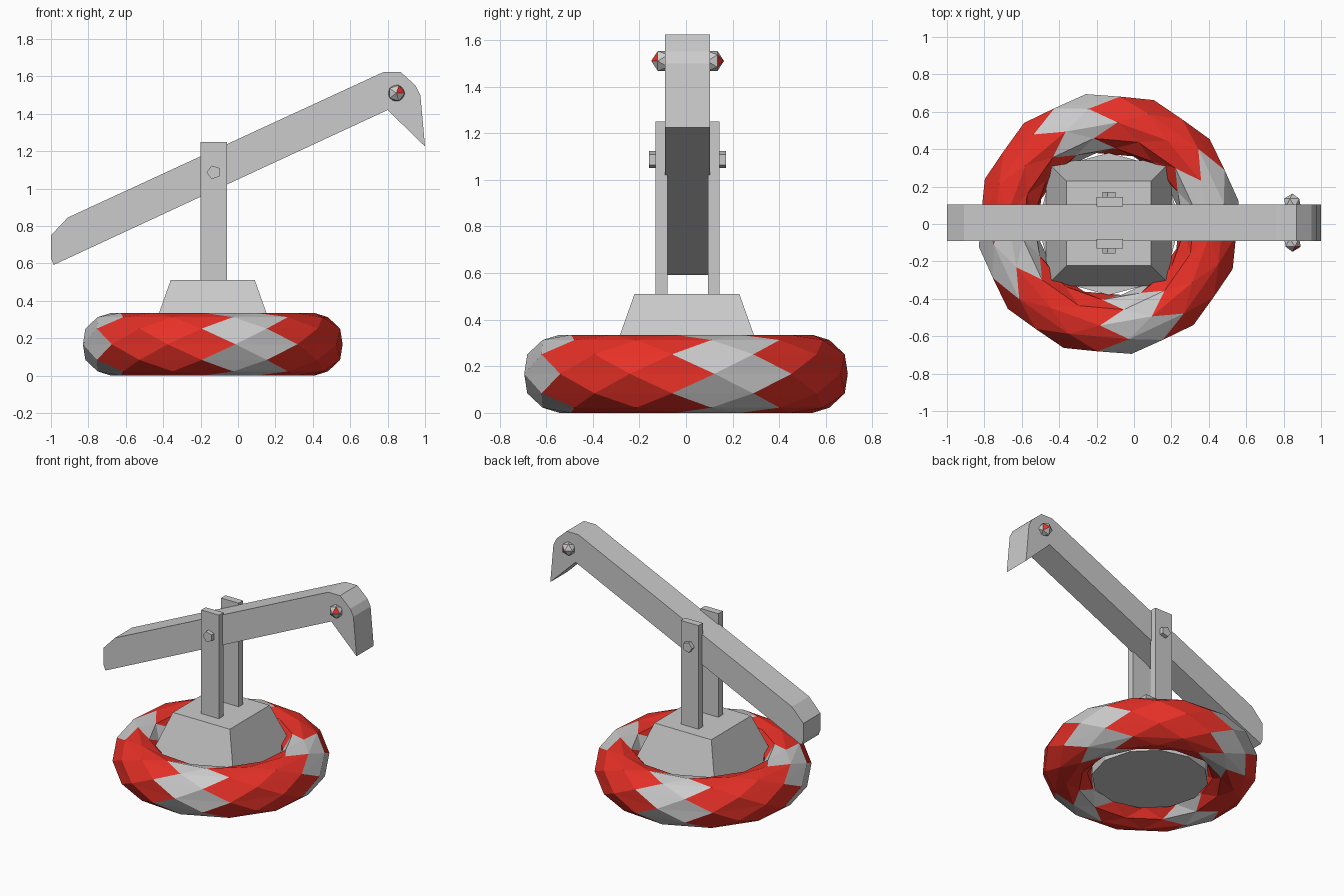
import bpy, bmesh, math
from mathutils import Matrix, Vector

if "Cube" in bpy.data.objects:
    bpy.data.objects.remove(bpy.data.objects["Cube"])

CX, CY = -0.135, 0.007  # axis of the base and pivot


def material(name, rgb):
    m = bpy.data.materials.new(name)
    m.diffuse_color = (*rgb, 1)
    m.use_nodes = True
    m.node_tree.nodes["Principled BSDF"].inputs["Base Color"].default_value = m.diffuse_color
    return m


RED = material("red", (0.8, 0.03, 0.02))
GREY = material("light_grey", (0.75, 0.75, 0.75))


def finish(name, bm, mats=()):
    bmesh.ops.recalc_face_normals(bm, faces=bm.faces[:])
    me = bpy.data.meshes.new(name)
    bm.to_mesh(me)
    bm.free()
    for m in mats:
        me.materials.append(m)
    ob = bpy.data.objects.new(name, me)
    bpy.context.collection.objects.link(ob)
    return ob


def box(name, centre, size):
    bm = bmesh.new()
    bmesh.ops.create_cube(bm, size=1, matrix=Matrix.Translation(centre) @ Matrix.Diagonal((*size, 1)))
    return finish(name, bm)


def cone(name, sides, r1, r2, depth, matrix):
    bm = bmesh.new()
    bmesh.ops.create_cone(bm, cap_ends=True, segments=sides, radius1=r1, radius2=r2, depth=depth, matrix=matrix)
    return finish(name, bm)


# float ring: staggered triangulated torus with four pale bands
def ring(name, major=0.545, minor=0.16, n=12, rows=12):
    bm = bmesh.new()
    grid = []
    for j in range(rows):
        t = 2 * math.pi * j / rows
        r, z = major + minor * math.cos(t), 0.1675 * (1 + math.sin(t))
        row = []
        for i in range(n):
            a = math.radians(10 + 360 / n * (i + 0.5 * (j % 2)))
            row.append(bm.verts.new((CX + r * math.cos(a), r * math.sin(a), z)))
        grid.append(row)
    for j in range(rows):
        a, b = grid[j], grid[(j + 1) % rows]
        for i in range(n):
            k = (i + 1) % n
            if j % 2 == 0:
                tris = ((a[i], a[k], b[i]), (b[i], a[k], b[k]))
            else:
                tris = ((a[i], b[k], b[i]), (a[i], a[k], b[k]))
            for tri in tris:
                bm.faces.new(tri)
    for f in bm.faces:
        c = f.calc_center_median()
        ang = math.degrees(math.atan2(c.y, c.x - CX))
        off = (ang - 13 + 45) % 90 - 45
        f.material_index = 1 if abs(off) < 14 else 0
    return finish(name, bm, (RED, GREY))


ring("float_ring")

# hub: floor disc inside the ring and a tapered square pedestal
cone("floor_disc", 12, 0.38, 0.38, 0.14, Matrix.Translation((CX, 0, 0.13)))
cone("pedestal", 4, 0.335 * 2 ** 0.5, 0.225 * 2 ** 0.5, 0.31,
     Matrix.Translation((CX, 0.004, 0.355)) @ Matrix.Rotation(math.pi / 4, 4, 'Z'))

# twin posts and the pivot pin
for side, label in ((-1, "front"), (1, "back")):
    box(label + "_post", (-0.13, CY + side * 0.112, 0.87), (0.14, 0.05, 0.76))
cone("pivot_pin", 5, 0.038, 0.038, 0.33,
     Matrix.Translation((-0.13, CY, 1.087)) @ Matrix.Rotation(math.pi / 2, 4, 'X') @ Matrix.Rotation(math.pi / 2, 4, 'Z'))

# rocking arm: side profile extruded across
profile = [(-1, 0.75), (-0.91, 0.845), (0.76, 1.615), (0.78, 1.623), (0.87, 1.623), (0.95, 1.55),
           (0.975, 1.50), (1, 1.225), (0.80, 1.42), (-0.985, 0.592), (-1, 0.63)]
bm = bmesh.new()
face = bm.faces.new([bm.verts.new((x, CY - 0.097, z)) for x, z in profile])
ext = bmesh.ops.extrude_face_region(bm, geom=[face])["geom"]
bmesh.ops.translate(bm, vec=(0, 0.194, 0), verts=[v for v in ext if isinstance(v, bmesh.types.BMVert)])
finish("rocking_arm", bm)

# eyes: faceted balls, each with one red facet looking outward
for side, label in ((-1, "front"), (1, "back")):
    bm = bmesh.new()
    bmesh.ops.create_icosphere(bm, subdivisions=1, radius=0.05,
                               matrix=Matrix.Translation((0.847, CY + side * 0.106, 1.51))
                               @ Matrix.Rotation(math.pi / 2, 4, 'X'))
    look = Vector((0.4, side, 0.1))
    bm.normal_update()
    max(bm.faces, key=lambda f: f.normal.dot(look)).material_index = 1
    finish(label + "_eye", bm, (GREY, RED))
